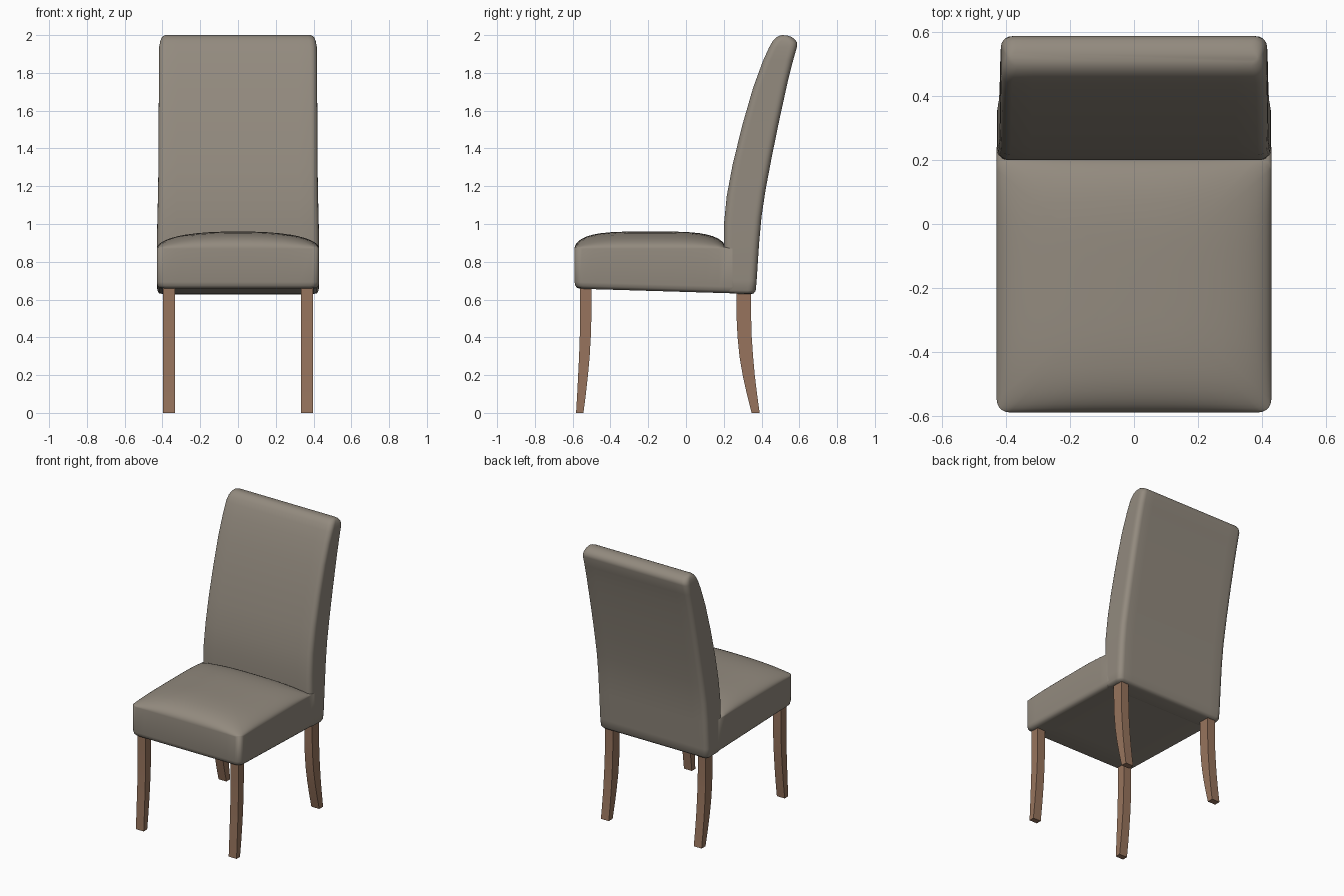
import bpy, bmesh, math

if "Cube" in bpy.data.objects:
    bpy.data.objects.remove(bpy.data.objects["Cube"])


def material(name, rgb):
    m = bpy.data.materials.new(name)
    m.diffuse_color = (*rgb, 1)
    m.use_nodes = True
    m.node_tree.nodes["Principled BSDF"].inputs["Base Color"].default_value = m.diffuse_color
    return m


fabric = material("taupe_fabric", (0.29, 0.255, 0.21))
wood = material("brown_wood", (0.31, 0.175, 0.11))


def rounded_rect(hw, y0, y1, r, arc=5, side=12):
    """Counter-clockwise rounded rectangle with subdivided sides."""
    cy, hy = (y0 + y1) / 2, (y1 - y0) / 2
    r = min(r, hy * 0.98, hw * 0.98)
    corners = [(1, 1, 0), (-1, 1, 90), (-1, -1, 180), (1, -1, 270)]
    arcs = []
    for sx, sy, a0 in corners:
        arcs.append([(sx * (hw - r) + r * math.cos(math.radians(a0 + 90 * i / arc)),
                      cy + sy * (hy - r) + r * math.sin(math.radians(a0 + 90 * i / arc)))
                     for i in range(arc + 1)])
    pts = []
    for i, a in enumerate(arcs):
        pts += a
        (ax, ay), (bx, by) = a[-1], arcs[(i + 1) % 4][0]
        pts += [(ax + (bx - ax) * j / side, ay + (by - ay) * j / side) for j in range(1, side)]
    return pts


def loft(name, rings, mat, angle):
    """Skin a stack of equal-length rings and cap both ends."""
    bm = bmesh.new()
    rows = [[bm.verts.new(p) for p in ring] for ring in rings]
    n = len(rows[0])
    for a, b in zip(rows, rows[1:]):
        for i in range(n):
            j = (i + 1) % n
            bm.faces.new((a[i], a[j], b[j], b[i]))
    bm.faces.new(rows[0][::-1])
    bm.faces.new(rows[-1])
    bmesh.ops.recalc_face_normals(bm, faces=bm.faces)
    me = bpy.data.meshes.new(name)
    bm.to_mesh(me)
    bm.free()
    me.materials.append(mat)
    me.shade_smooth()
    me.set_sharp_from_angle(angle=math.radians(angle))
    ob = bpy.data.objects.new(name, me)
    bpy.context.collection.objects.link(ob)
    return ob


# Seat: boxy sides, gently sloping underside, domed cushion top
HW, Y0, Y1 = 0.43, -0.59, 0.28


def under(y):
    return 0.658 - 0.03 * (y - Y0)


def dome(x, y):
    u = min(1, abs(x) / HW)
    v = min(1, abs(y + 0.19) / 0.40)
    return 0.87 + 0.09 * math.sqrt((1 - u ** 2.5) * (1 - v ** 4))


seat = []
for inset, lift in [(0.2, 0), (0.03, 0), (0.014, 0.005), (0.004, 0.015), (0, 0.035)]:
    seat.append([(x, y, under(y) + lift)
                 for x, y in rounded_rect(HW - inset, Y0 + inset, Y1, 0.04)])
for s in (1, 0.997, 0.985, 0.965, 0.935, 0.89, 0.83, 0.75, 0.65, 0.5, 0.35, 0.2, 0.05):
    ring = [(x * s, -0.19 + (y + 0.19) * s) for x, y in rounded_rect(HW, Y0, 0.21, 0.04)]
    if s == 1:   # side wall keeps running back into the backrest
        ring = rounded_rect(HW, Y0, Y1, 0.04)
    seat.append([(x, y, dome(x, y)) for x, y in ring])
loft("seat", seat, fabric, 60)

# Backrest: (front y, front z, rear y, rear z, half width) from bottom to top
stations = [
    (0.24, 0.632, 0.340, 0.628, 0.395), (0.21, 0.636, 0.358, 0.632, 0.418),
    (0.20, 0.650, 0.369, 0.647, 0.427), (0.20, 0.70, 0.374, 0.70, 0.429),
    (0.20, 0.88, 0.387, 0.90, 0.429), (0.201, 1.00, 0.400, 1.04, 0.427),
    (0.216, 1.15, 0.421, 1.18, 0.423), (0.248, 1.32, 0.455, 1.36, 0.421),
    (0.300, 1.53, 0.496, 1.56, 0.420), (0.355, 1.72, 0.540, 1.76, 0.419),
    (0.406, 1.86, 0.568, 1.87, 0.418), (0.440, 1.935, 0.588, 1.940, 0.417),
    (0.460, 1.970, 0.588, 1.960, 0.412), (0.478, 1.988, 0.575, 1.979, 0.405),
    (0.495, 1.997, 0.555, 1.992, 0.396), (0.510, 2.0, 0.535, 1.998, 0.386),
]
back = []
for yf, zf, yb, zb, hw in stations:
    back.append([(x, y, zf + (zb - zf) * (y - yf) / (yb - yf))
                 for x, y in rounded_rect(hw, yf, yb, 0.035)])
loft("backrest", back, fabric, 60)

# Legs: (z, front y, rear y), constant width, curved in side view
leg_profiles = {
    "front_leg": [(0, -0.582, -0.543), (0.1, -0.576, -0.530), (0.2, -0.571, -0.519),
                  (0.3, -0.566, -0.510), (0.42, -0.562, -0.503), (0.55, -0.561, -0.500),
                  (0.70, -0.561, -0.500)],
    "rear_leg": [(0, 0.347, 0.390), (0.1, 0.322, 0.376), (0.2, 0.300, 0.364),
                 (0.3, 0.283, 0.355), (0.4, 0.273, 0.348), (0.5, 0.268, 0.345),
                 (0.68, 0.266, 0.345)],
}
for name, prof in leg_profiles.items():
    for side, cx in (("left", -0.365), ("right", 0.365)):
        rings = [[(cx - 0.031, a, z), (cx + 0.031, a, z), (cx + 0.031, b, z), (cx - 0.031, b, z)]
                 for z, a, b in prof]
        loft(f"{side}_{name}", rings, wood, 35)
